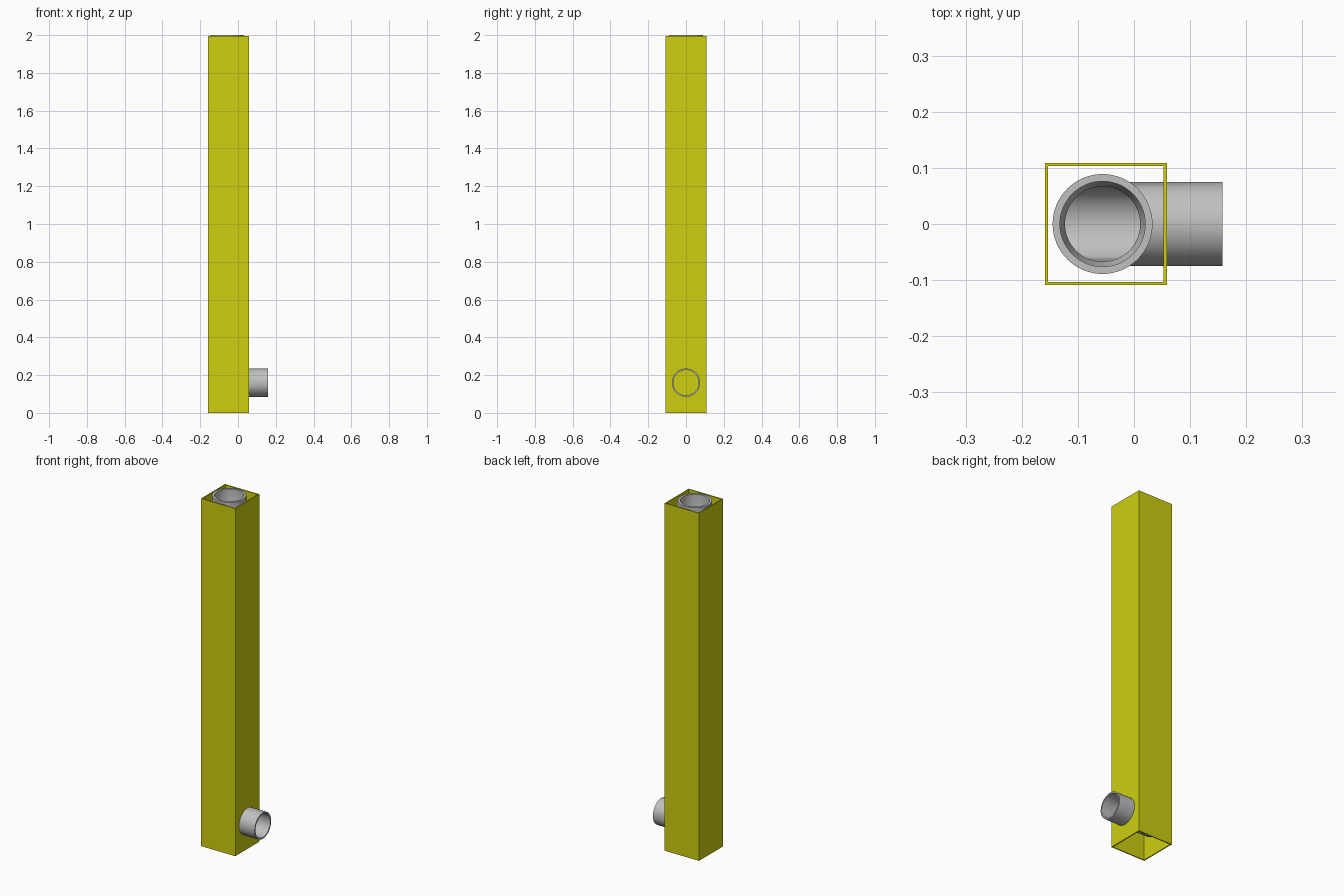
import bpy, bmesh
from math import cos, sin, tau

cube = bpy.data.objects.get("Cube")
if cube:
    bpy.data.objects.remove(cube)


def material(name, rgb):
    m = bpy.data.materials.new(name)
    m.use_nodes = True
    m.diffuse_color = (*rgb, 1)
    m.node_tree.nodes["Principled BSDF"].inputs["Base Color"].default_value = (*rgb, 1)
    return m


def skin(name, rings, mat):
    """Join a closed series of rings into a solid shell."""
    bm = bmesh.new()
    loops = [[bm.verts.new(p) for p in ring] for ring in rings]
    n = len(loops[0])
    for a, b in zip(loops, loops[1:] + loops[:1]):
        for i in range(n):
            j = (i + 1) % n
            bm.faces.new((a[i], a[j], b[j], b[i]))
    bmesh.ops.recalc_face_normals(bm, faces=bm.faces)
    mesh = bpy.data.meshes.new(name)
    bm.to_mesh(mesh)
    bm.free()
    mesh.materials.append(mat)
    obj = bpy.data.objects.new(name, mesh)
    bpy.context.collection.objects.link(obj)
    return obj


yellow = material("yellow", (0.62, 0.62, 0.005))
grey = material("pipe grey", (0.53, 0.53, 0.53))

AXIS_X, PIPE_Z, END_X = -0.056, 0.16, 0.158
BOX_CX, HALF, WALL, BOX_TOP = -0.05, 0.109, 0.006, 1.995
SIDES = 64


# Square casing, open at both ends
def square(h, z):
    return [(BOX_CX + sx * h, sy * h, z)
            for sx, sy in ((-1, -1), (1, -1), (1, 1), (-1, 1))]


inner = HALF - WALL
skin("square_casing", [square(HALF, 0), square(HALF, BOX_TOP),
                       square(inner, BOX_TOP), square(inner, 0)], yellow)


# Pipe with a socket at the top and a mitred elbow to the side outlet
def ring(r, kind, z=0):
    pts = []
    for i in range(SIDES):
        c, s = r * cos(tau * i / SIDES), r * sin(tau * i / SIDES)
        if kind == "upright":
            pts.append((AXIS_X + c, s, z))
        elif kind == "mitre":
            pts.append((AXIS_X + c, s, PIPE_Z + c))
        else:
            pts.append((END_X, s, PIPE_Z + c))
    return pts


OUT, IN = 0.075, 0.067
pipe = skin("elbow_pipe", [
    ring(0.089, "upright", 2.0),
    ring(0.089, "upright", 1.88),
    ring(OUT, "upright", 1.86),
    ring(OUT, "mitre"),
    ring(OUT, "outlet"),
    ring(IN, "outlet"),
    ring(IN, "mitre"),
    ring(IN, "upright", 1.86),
    ring(0.076, "upright", 1.88),
    ring(0.076, "upright", 2.0),
], grey)
bpy.ops.object.select_all(action="DESELECT")
pipe.select_set(True)
bpy.context.view_layer.objects.active = pipe
bpy.ops.object.shade_smooth_by_angle()
